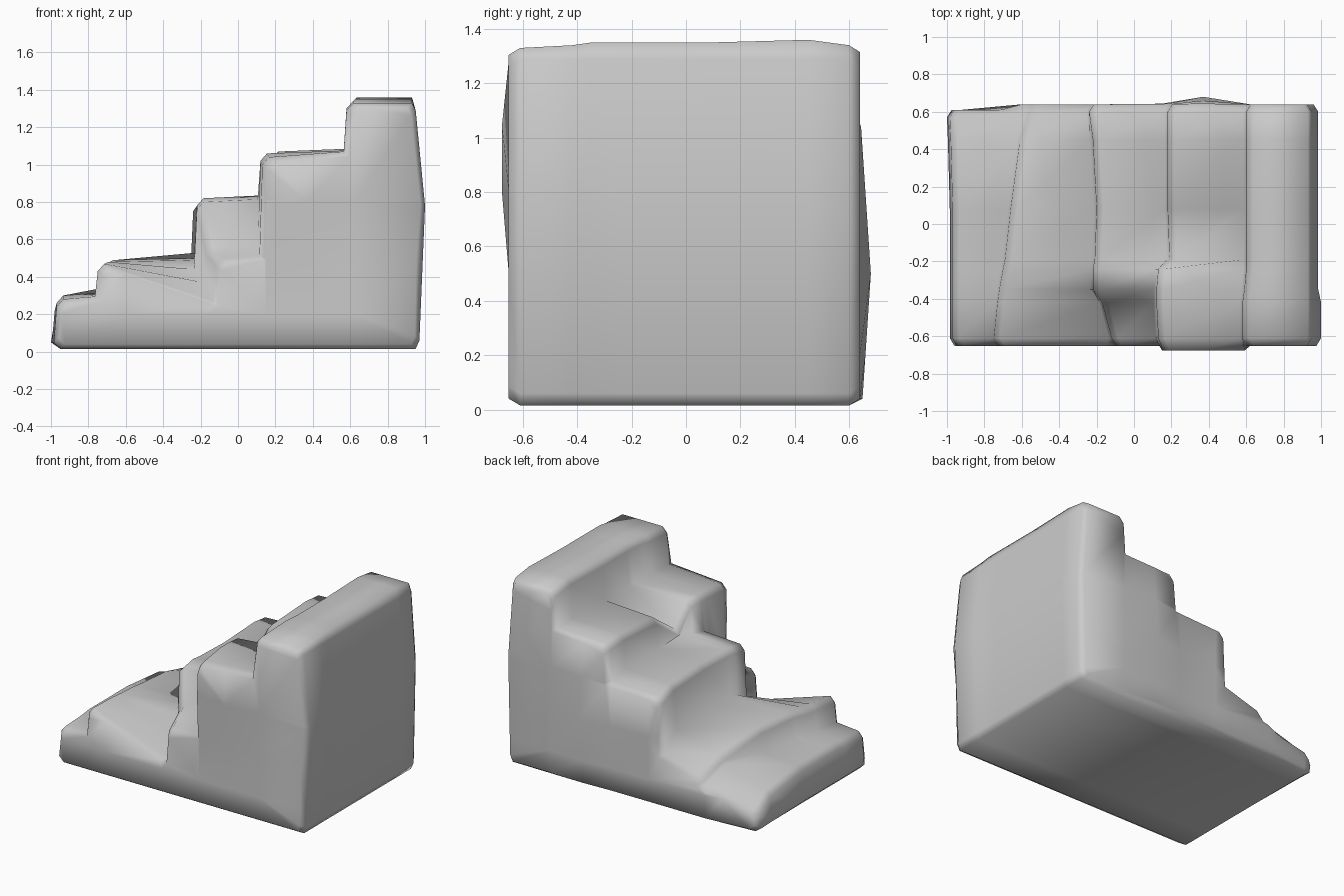
import bpy, bmesh

if "Cube" in bpy.data.objects:
    bpy.data.objects.remove(bpy.data.objects["Cube"])

# Each slice: y, left edge of the five steps, height of the five steps, rise along step two
SLICES = [
    (-0.61, (-0.97, -0.75, -0.12, 0.13, 0.58), (0.28, 0.47, 0.50, 1.04, 1.33), -0.20),
    (-0.42, (-0.97, -0.73, -0.17, 0.12, 0.58), (0.29, 0.48, 0.56, 1.06, 1.34), -0.11),
    (-0.35, (-0.97, -0.72, -0.22, 0.12, 0.59), (0.30, 0.48, 0.80, 1.06, 1.35), -0.04),
    (-0.24, (-0.97, -0.70, -0.22, 0.13, 0.60), (0.30, 0.49, 0.82, 1.06, 1.35), 0.0),
    (-0.19, (-0.97, -0.69, -0.21, 0.19, 0.60), (0.30, 0.49, 0.82, 0.86, 1.35), 0.01),
    (0.08, (-0.97, -0.66, -0.20, 0.18, 0.60), (0.30, 0.49, 0.82, 1.05, 1.35), 0.04),
    (0.45, (-0.98, -0.61, -0.22, 0.18, 0.60), (0.26, 0.42, 0.82, 1.07, 1.36), 0.09),
    (0.60, (-0.985, -0.56, -0.24, 0.18, 0.60), (0.18, 0.32, 0.79, 1.06, 1.34), 0.08),
]


def profile(xs, zs, rise, inset=0.0):
    """Closed stair outline, shrunk by inset for the rounded ends."""
    pts = [(-0.95 + inset, 0.015 + inset), (xs[0] - 0.015 + inset, 0.05 + inset)]
    for i in range(5):
        x, z = xs[i] + inset, zs[i] - inset
        right = (xs[i + 1] - 0.015 if i < 4 else 0.93) + (inset if i < 4 else -inset)
        z_right = z + (rise if i == 1 else 0.015)
        if i == 0 and rise > 0.05:      # the lowest riser fades into a slope at the back
            z_right = zs[1] - 0.06 - inset
        if i == 3:
            z_right = max(z_right, 1.07 - inset)
        if i == 4:
            z_right = z
        pts += [(x, z - 0.04), (x + 0.035, z), (right, z_right)]
    pts += [(0.95 - inset, 1.29 - inset), (0.985 - inset, 0.78),
            (0.97 - inset, 0.06 + inset), (0.95 - inset, 0.015 + inset)]
    return pts


# Stair body, lofted from front to back through the slices
bm = bmesh.new()
rings = []
first, last = SLICES[0], SLICES[-1]
layers = [(-0.652, profile(*first[1:], inset=0.025))]
layers += [(s[0], profile(*s[1:])) for s in SLICES]
layers += [(0.64, profile(*last[1:], inset=0.025))]
for y, pts in layers:
    rings.append([bm.verts.new((x, y, z)) for x, z in pts])
for a, b in zip(rings, rings[1:]):
    n = len(a)
    for i in range(n):
        j = (i + 1) % n
        bm.faces.new((a[i], a[j], b[j], b[i]))

# End walls, cut into a coarse grid so that they can bulge
caps = [bm.faces.new(rings[0]), bm.faces.new(list(reversed(rings[-1])))]
bm.normal_update()
for axis, values in ((0, (-0.6, -0.15, 0.15, 0.37, 0.62)), (2, (0.2, 0.5, 0.8))):
    for value in values:
        co, no = [0, 0, 0], [0, 0, 0]
        co[axis], no[axis] = value, 1
        faces = [f for f in bm.faces if abs(f.normal.y) > 0.99]
        edges = {e for f in faces for e in f.edges}
        bmesh.ops.bisect_plane(bm, geom=list(edges) + faces, plane_co=co, plane_no=no)
        bm.normal_update()
bmesh.ops.triangulate(bm, faces=[f for f in bm.faces if len(f.verts) > 4])

# Bulges of the block under step four, the back wall and the right wall
for v in bm.verts:
    x, y, z = v.co
    if y < -0.63 and 0.14 < x < 0.6 and z > 0.75:
        v.co.y -= 0.025
    if y > 0.63:
        v.co.y += 0.04 * max(0, 1 - abs(x - 0.37) / 0.24) * max(0, 1 - abs(z - 0.5) / 0.6)
    if y > 0.55 and x < -0.7:
        v.co.y -= 0.03
    if y < -0.4 and x > 0.9 and 0.7 < z < 0.9:
        v.co.x += 0.015
bmesh.ops.recalc_face_normals(bm, faces=bm.faces)
for f in bm.faces:
    f.smooth = True

mesh = bpy.data.meshes.new("worn_staircase")
bm.to_mesh(mesh)
bm.free()
stairs = bpy.data.objects.new("worn_staircase", mesh)
bpy.context.collection.objects.link(stairs)
